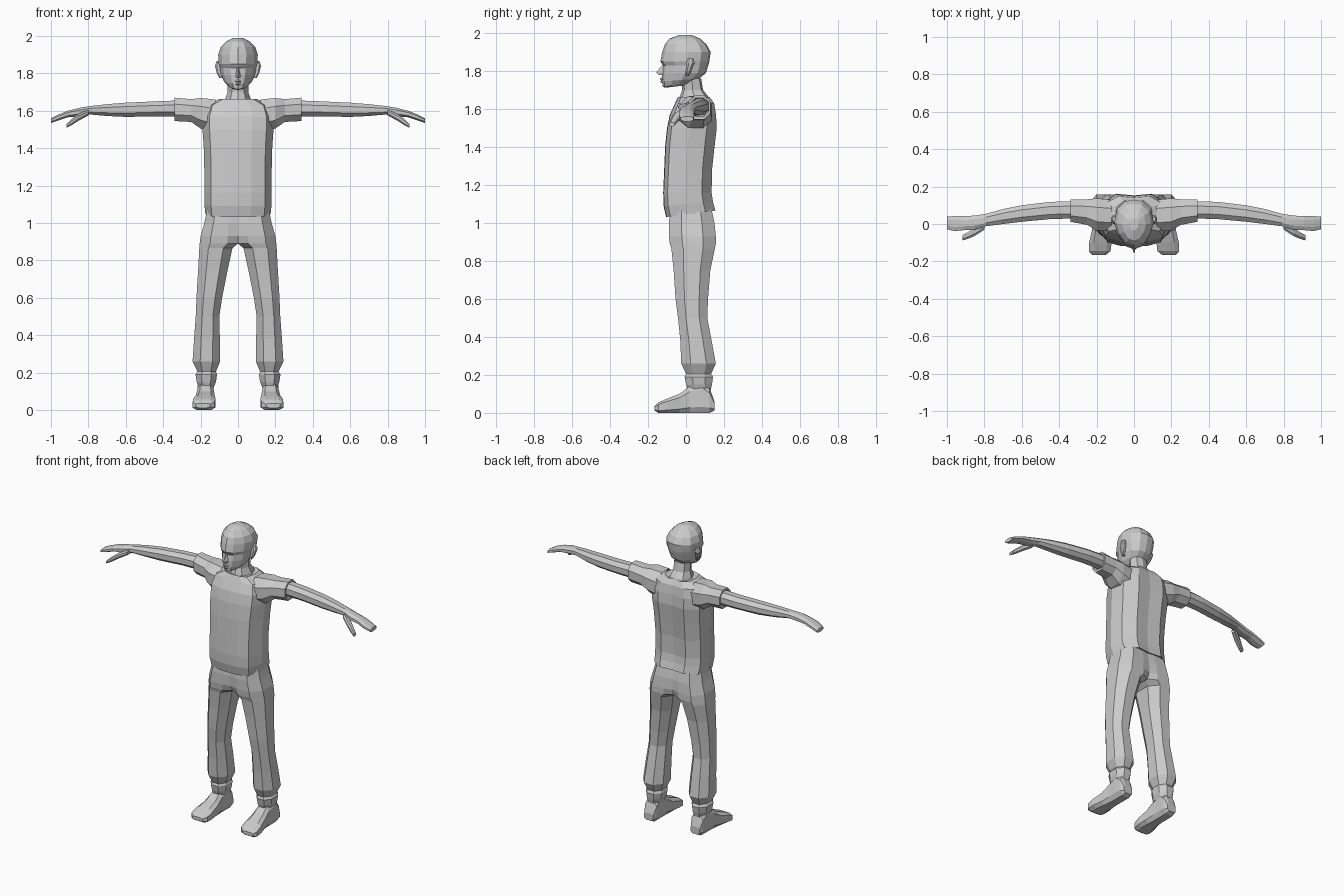
import bpy, bmesh

grey = bpy.data.materials.new("plain grey")
grey.diffuse_color = (0.6, 0.6, 0.6, 1)


def loft(name, rings, mirror=False, cap_start=True, cap_end=True):
    """Skin a list of equal-length point rings into a flat-shaded part."""
    bm = bmesh.new()
    loops = [[bm.verts.new(p) for p in ring] for ring in rings]
    n = len(loops[0])
    for a, b in zip(loops, loops[1:]):
        for i in range(n):
            j = (i + 1) % n
            bm.faces.new((a[i], a[j], b[j], b[i]))
    if cap_start:
        bm.faces.new(loops[0])
    if cap_end:
        bm.faces.new(loops[-1])
    bmesh.ops.recalc_face_normals(bm, faces=bm.faces)
    if mirror:  # open the part where it meets its mirror image
        seam = [f for f in bm.faces if all(abs(v.co.x) < 1e-4 for v in f.verts)]
        bmesh.ops.delete(bm, geom=seam, context='FACES')
    mesh = bpy.data.meshes.new(name)
    bm.to_mesh(mesh)
    bm.free()
    mesh.materials.append(grey)
    ob = bpy.data.objects.new(name, mesh)
    bpy.context.collection.objects.link(ob)
    if mirror:
        ob.modifiers.new("mirror", 'MIRROR')
    return ob


def octagon(a0, a1, b0, b1, k=0.45, inner=None):
    """Eight points inside a rectangle; inner sets the corners on the a0 side."""
    inner = k if inner is None else inner
    pts = [(-1, -inner), (-k, -1), (k, -1), (1, -k), (1, k), (k, 1), (-k, 1), (-1, inner)]
    return [((a0 + a1) / 2 + u * (a1 - a0) / 2, (b0 + b1) / 2 + v * (b1 - b0) / 2)
            for u, v in pts]


def body_ring(half, z, width, front, back, tilt=0):
    """Symmetric horizontal ring from a half profile; tilt raises the back."""
    full = half + [(-u, v) for u, v in half[-2:0:-1]]
    mid, depth = (front + back) / 2, (back - front) / 2
    return [(u * width, mid + v * depth, z + tilt * (mid + v * depth)) for u, v in full]


def along_x(x, y0, y1, z0, z1):
    return [(x, y, z) for y, z in octagon(y0, y1, z0, z1)]


def along_y(y, x0, x1, z0, z1):
    return [(x, y, z) for x, z in octagon(x0, x1, z0, z1, 0.6)]


def along_z(z, x0, x1, y0, y1, inner=0.45):
    return [(x, y, z) for x, y in octagon(x0, x1, y0, y1, 0.45, inner)]


# Shirt body
TORSO = [(0, -1), (.4, -.98), (.8, -.82), (1, -.1), (.93, .6), (.5, 1), (0, .93)]
loft("shirt", [body_ring(TORSO, *r) for r in (
    (1.055, .165, -.085, .135, .13),
    (1.045, .174, -.105, .155, .13),
    (1.10, .18, -.118, .142, .08),
    (1.16, .18, -.12, .135),
    (1.28, .18, -.115, .137),
    (1.40, .183, -.11, .15),
    (1.50, .19, -.10, .162),
    (1.57, .19, -.085, .158),
    (1.63, .17, -.058, .148),
    (1.663, .10, -.042, .125),
    (1.655, .075, -.03, .115))], cap_start=False)

# Sleeves with a turned-in cuff
loft("sleeve", [along_x(*r) for r in (
    (.12, -.04, .13, 1.48, 1.66),
    (.20, -.035, .137, 1.505, 1.668),
    (.25, -.005, .132, 1.54, 1.662),
    (.34, .012, .13, 1.545, 1.67),
    (.34, .022, .122, 1.56, 1.658),
    (.32, .03, .118, 1.572, 1.65))], mirror=True, cap_start=False, cap_end=False)

# Arm running into a mitten-like hand
loft("arm", [along_x(*r) for r in (
    (.32, .03, .122, 1.57, 1.655),
    (.45, .026, .118, 1.57, 1.65),
    (.60, .012, .10, 1.567, 1.643),
    (.70, .0, .08, 1.572, 1.635),
    (.79, -.012, .055, 1.58, 1.625),
    (.85, -.03, .045, 1.57, 1.615),
    (.91, -.033, .042, 1.565, 1.60),
    (.96, -.038, .042, 1.548, 1.58),
    (1.0, -.028, .04, 1.535, 1.56))], mirror=True, cap_start=False)

loft("thumb", [along_x(*r) for r in (
    (.80, -.03, .01, 1.575, 1.605),
    (.855, -.066, -.022, 1.545, 1.582),
    (.89, -.08, -.045, 1.522, 1.555),
    (.918, -.088, -.06, 1.508, 1.528))], mirror=True)

# Trousers: one leg with half of the hips, welded at the centre
loft("trousers", [along_z(*r) for r in (
    (1.07, 0, .165, -.083, .135, .95),
    (1.0, 0, .18, -.09, .15, .95),
    (.93, 0, .20, -.09, .157, .9),
    (.89, 0, .205, -.085, .157, .75),
    (.865, .03, .207, -.077, .152, .5),
    (.75, .055, .213, -.065, .128),
    (.60, .085, .222, -.055, .116),
    (.50, .10, .226, -.042, .112),
    (.38, .097, .235, -.03, .135),
    (.26, .095, .243, -.025, .157),
    (.205, .118, .217, 0, .132),
    (.19, .112, .227, -.007, .142),
    (.15, .118, .221, 0, .137),
    (.12, .13, .21, .01, .13))], mirror=True, cap_start=False)

# Feet
loft("foot", [along_y(*r) for r in (
    (.15, .14, .205, .012, .06),
    (.125, .13, .215, 0, .13),
    (.09, .13, .217, 0, .16),
    (.02, .13, .217, 0, .14),
    (-.035, .125, .225, 0, .10),
    (-.10, .12, .24, 0, .075),
    (-.145, .125, .242, 0, .055),
    (-.165, .15, .225, .012, .036))], mirror=True)

# Neck
NECK = [(0, -1), (.6, -.8), (1, 0), (.7, .8), (0, 1)]
loft("neck", [body_ring(NECK, *r) for r in (
    (1.76, .055, -.02, .08),
    (1.70, .055, -.02, .09),
    (1.665, .068, -.033, .118),
    (1.62, .085, -.038, .125))], cap_start=False, cap_end=False)

# Head with a brow ledge above the recessed eye line
HEAD = [(0, -1), (.42, -.88), (.82, -.45), (1, .05), (.85, .62), (.45, .93), (0, 1)]
loft("head", [body_ring(HEAD, *r) for r in (
    (1.725, .035, -.11, .02, .12),
    (1.735, .05, -.122, .04, .15),
    (1.755, .074, -.126, .07, .08),
    (1.79, .09, -.127, .105),
    (1.828, .096, -.12, .117),
    (1.85, .103, -.135, .123),
    (1.90, .106, -.125, .13),
    (1.94, .093, -.112, .108),
    (1.97, .064, -.088, .075),
    (1.99, .025, -.035, .03))])

# Nose, lips and ears
loft("nose", [[(-w, y, z), (0, t, z), (w, y, z)] for z, w, y, t in (
    (1.832, .008, -.11, -.124),
    (1.792, .017, -.11, -.158),
    (1.778, .018, -.11, -.14))])
loft("lips", [[(-w, -.105, z), (0, t, z), (w, -.105, z)] for z, w, t in (
    (1.766, .02, -.13), (1.757, .03, -.138),
    (1.75, .028, -.129), (1.743, .028, -.137), (1.735, .018, -.124))])
loft("ear", [along_z(*r) for r in (
    (1.775, .08, .10, .0, .015),
    (1.80, .085, .113, -.002, .028),
    (1.84, .09, .123, .002, .045),
    (1.865, .09, .115, .012, .038))], mirror=True)
